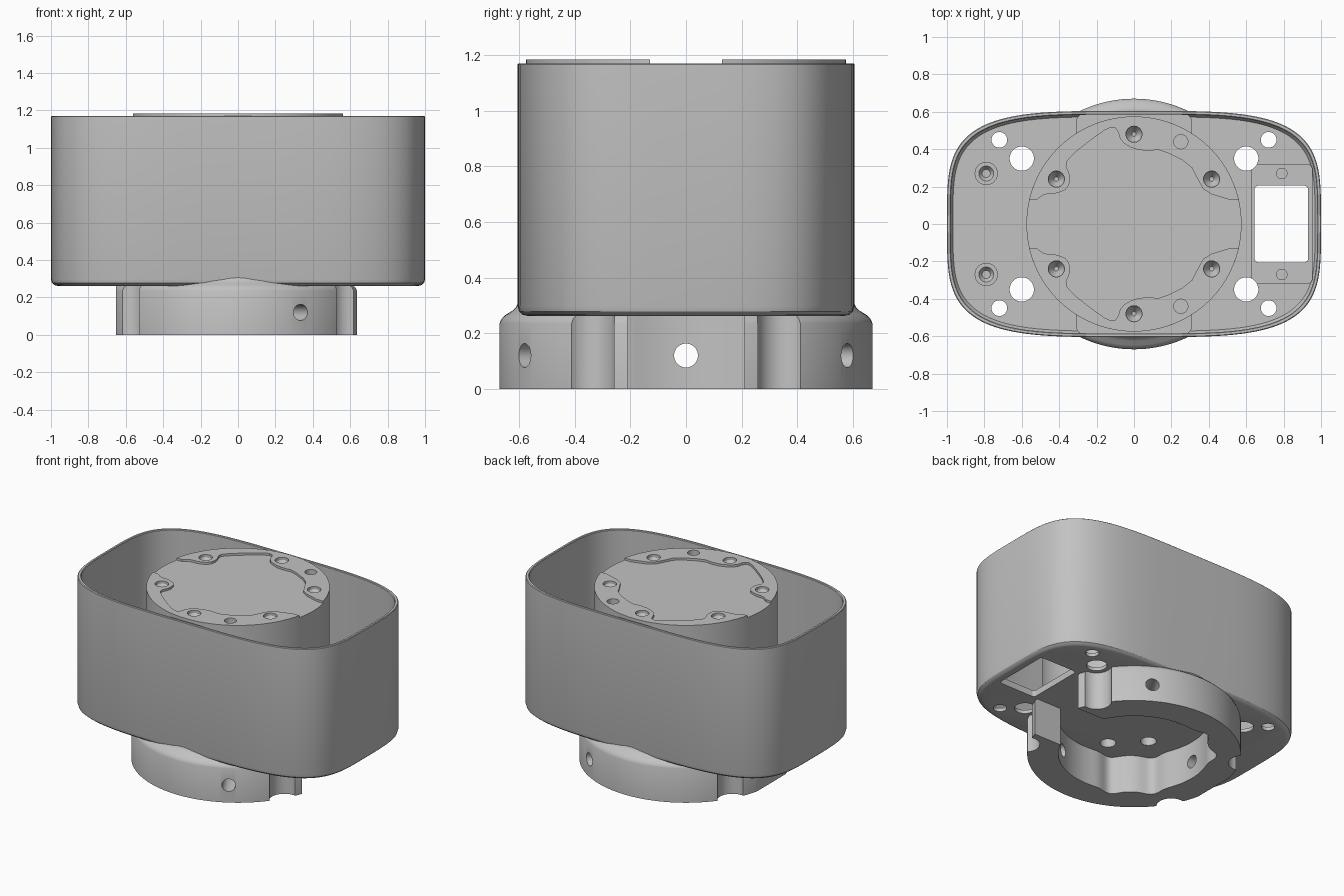
import bpy, bmesh
from math import sin, cos, pi, radians, exp
from mathutils import Matrix

cube = bpy.data.objects.get("Cube")
if cube:
    bpy.data.objects.remove(cube, do_unlink=True)

grey = bpy.data.materials.new("plain grey")
grey.use_nodes = True
grey.diffuse_color = (0.54, 0.54, 0.54, 1)
grey.node_tree.nodes["Principled BSDF"].inputs["Base Color"].default_value = (0.54, 0.54, 0.54, 1)


# 2D outlines
def circle(r, x=0, y=0, n=32):
    return [(x + r * cos(2 * pi * i / n), y + r * sin(2 * pi * i / n)) for i in range(n)]


def box(x0, x1, y0, y1):
    return [(x0, y0), (x1, y0), (x1, y1), (x0, y1)]


def rounded_box(x0, x1, y0, y1, r):
    pts = []
    for k, (x, y) in enumerate(box(x0 + r, x1 - r, y0 + r, y1 - r)):
        for j in range(6):
            a = pi + k * pi / 2 + j * pi / 10
            pts.append((x + r * cos(a), y + r * sin(a)))
    return pts


def oval(inset, n=128, power=2 / 3.95):
    def bend(v):
        return (1 if v >= 0 else -1) * abs(v) ** power
    return [((1 - inset) * bend(cos(2 * pi * i / n)),
             (0.605 - inset) * bend(sin(2 * pi * i / n))) for i in range(n)]


def soften(pts):
    out = [pts[0]]
    for (ax, ay), (bx, by) in zip(pts, pts[1:]):
        out += [(ax * .75 + bx * .25, ay * .75 + by * .25),
                (ax * .25 + bx * .75, ay * .25 + by * .75)]
    return out + [pts[-1]]


# solids: each loft is a list of (outline, z) layers, capped at both ends
def solid(name, lofts, matrix=None):
    bm = bmesh.new()
    for layers in lofts:
        rings = [[bm.verts.new((x, y, z)) for x, y in pts] for pts, z in layers]
        for a, b in zip(rings, rings[1:]):
            for i in range(len(a)):
                j = (i + 1) % len(a)
                bm.faces.new((a[i], a[j], b[j], b[i]))
        bm.faces.new(rings[0][::-1])
        bm.faces.new(rings[-1])
    if matrix:
        bm.transform(matrix)
    bmesh.ops.recalc_face_normals(bm, faces=bm.faces)
    mesh = bpy.data.meshes.new(name)
    bm.to_mesh(mesh)
    bm.free()
    mesh.materials.append(grey)
    obj = bpy.data.objects.new(name, mesh)
    bpy.context.collection.objects.link(obj)
    return obj


def prism(pts, z0, z1):
    return [(pts, z0), (pts, z1)]


def cut(targets, lofts, matrix=None):
    cutter = solid("cutter", lofts, matrix)
    cutter.hide_render = True
    for obj in targets:
        mod = obj.modifiers.new("cut", "BOOLEAN")
        mod.operation = "DIFFERENCE"
        mod.solver = "EXACT"
        mod.object = cutter
        bpy.context.view_layer.objects.active = obj
        bpy.ops.object.modifier_apply(modifier=mod.name)
    bpy.data.objects.remove(cutter, do_unlink=True)


FLOOR, BASE, RIM = 0.286, 0.262, 1.17
sides = (-1, 1)
corners = [(x, y) for x in sides for y in sides]

# open-topped housing with a thin floor and a rounded lower edge
shell = solid("housing", [[
    (oval(.035), BASE), (oval(.018), BASE + .004), (oval(.005), BASE + .016),
    (oval(0), BASE + .035), (oval(0), RIM - .004), (oval(.004), RIM),
    (oval(.016), RIM), (oval(.02), RIM - .004), (oval(.02), FLOOR + .02),
    (oval(.032), FLOOR)]])

# raised frame round the rectangular opening
frame = solid("opening_frame", [prism(rounded_box(.625, .955, -.32, .32, .03), FLOOR - .01, FLOOR + .02)])

# central tower
R, DECK = .575, 1.168
tower = solid("central_tower", [[(circle(R, n=128), FLOOR - .01), (circle(R, n=128), DECK)]])

# through holes in the floor
holes = [circle(.065, .6 * x, .35 * y) for x, y in corners]
holes += [circle(.042, .72 * x, .45 * y) for x, y in corners]
holes.append(rounded_box(.645, .93, -.205, .205, .02))
cut([shell, frame], [prism(h, .2, .5) for h in holes])
cut([frame], [prism(circle(.028, .79, .27 * s), FLOOR + .002, .5) for s in sides])

# blind pockets up into the tower
cut([shell, tower], [prism(circle(.05, x, y * s), .2, .36)
                     for x, y in ((-.08, .35), (-.26, .17)) for s in sides])

# screw bosses and floor ribs
parts = [shell, frame]
for s, end in zip(sides, ("front", "back")):
    parts.append(solid("screw_boss_" + end, [[
        (circle(r, -.79, .27 * s), z) for r, z in
        ((.062, FLOOR - .01), (.062, FLOOR + .03), (.04, FLOOR + .03), (.022, FLOOR + .005))]]))
    y0, y1 = sorted((.44 * s, .588 * s))
    parts.append(solid("floor_rib_" + end,
                       [prism(rounded_box(-.31, .31, y0, y1, .04), FLOOR - .01, FLOOR + .04)]))

# lower collar with flared shoulder
collar = solid("lower_collar", [[(circle(r, n=128), z) for r, z in (
    (.67, 0), (.67, .235), (.663, .252), (.647, .267), (.625, .28), (.61, .295), (.602, .312))]])
recess = []
for i in range(144):
    a = 2 * pi * i / 144
    r = .475 + sum(.045 * exp(-((a - radians(p)) / .13) ** 2) for p in (113, 143, 217, 247))
    recess.append((r * cos(a), r * sin(a)))
cut([collar], [prism(recess, -.1, .4)])
cut([collar], [prism(box(.3, .9, -.21, .21), -.1, .4)])
cut([collar], [prism(box(-.9, -.652, -.3, .3), -.1, .4)])
cut([collar], [prism(circle(.094, .6 * x, .35 * y), -.1, .4) for x, y in corners])
cut([collar], [prism(box(.305, .9, -.9, .9), .278, .4), prism(box(-.9, -.305, -.9, .9), .278, .4)])
for angle in (60, 180, 300):
    cut([collar], [prism(circle(.043), .3, .9)],
        Matrix.Translation((0, 0, .12)) @ Matrix.Rotation(radians(angle), 4, "Z")
        @ Matrix.Rotation(pi / 2, 4, "Y"))
parts.append(collar)

# two raised crescents on top of the tower
inner_edge = soften([(-.52, .13), (-.48, .16), (-.42, .16), (-.35, .19), (-.34, .26), (-.37, .32),
                     (-.33, .37), (-.23, .45), (-.13, .52), (-.09, .51), (-.07, .44), (0, .4),
                     (.08, .39), (.14, .4), (.3, .32), (.34, .24), (.38, .17), (.51, .13)])
arc = [(R * cos(radians(a)), R * sin(radians(a))) for a in range(13, 168, 2)]
tops = [tower]
for s, end in zip(sides, ("front", "back")):
    outline = [(x, s * y) for x, y in inner_edge + arc]
    tops.append(solid("raised_crescent_" + end, [prism(outline, DECK - .008, DECK + .015)]))

# countersunk screw holes and shallow pin holes
screws = [(.415 * x, .24 * y) for x, y in corners] + [(0, .48 * y) for y in sides]
cut(tops, [[(circle(.012, x, y), 1.12), (circle(.043, x, y), 1.165),
            (circle(.043, x, y), 1.25)] for x, y in screws]
    + [prism(circle(.038, .25, .44 * s), 1.145, 1.25) for s in sides])
parts += tops

# smooth curved walls, keep edges sharp
bpy.ops.object.select_all(action="DESELECT")
for obj in parts:
    obj.select_set(True)
bpy.context.view_layer.objects.active = shell
bpy.ops.object.shade_smooth_by_angle(angle=radians(30))
